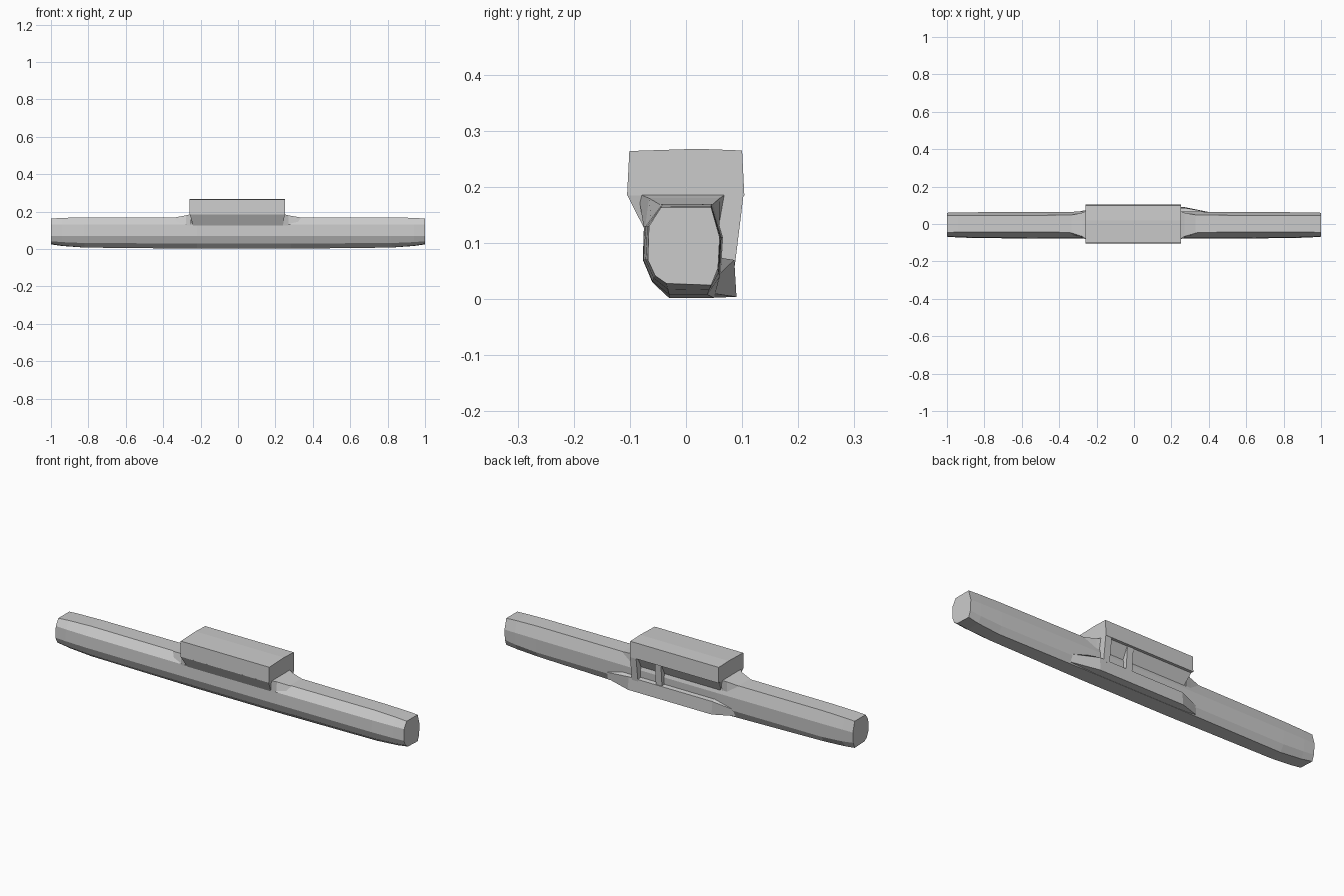
import bpy, bmesh

if "Cube" in bpy.data.objects:
    bpy.data.objects.remove(bpy.data.objects["Cube"])


def loft(name, sections):
    """Skin a list of equal-length 3D rings into a capped, flat-shaded solid."""
    bm = bmesh.new()
    rings = [[bm.verts.new(p) for p in ring] for ring in sections]
    n = len(rings[0])
    for a, b in zip(rings, rings[1:]):
        for i in range(n):
            j = (i + 1) % n
            bm.faces.new((a[i], a[j], b[j], b[i]))
    bm.faces.new(rings[0])
    bm.faces.new(rings[-1])
    bmesh.ops.recalc_face_normals(bm, faces=bm.faces)
    mesh = bpy.data.meshes.new(name)
    bm.to_mesh(mesh)
    bm.free()
    obj = bpy.data.objects.new(name, mesh)
    bpy.context.collection.objects.link(obj)
    return obj


def along_x(profile, x):
    return [(x, y, z) for y, z in profile]


def rect(x0, x1, y0, y1, z):
    return [(x0, y0, z), (x1, y0, z), (x1, y1, z), (x0, y1, z)]


# Long faceted bar: smaller end caps blending into a fuller middle
cap = [(-.035, .028), (.045, .025), (.057, .055), (.06, .11), (.045, .163),
       (-.045, .163), (-.066, .13), (-.068, .07), (-.055, .042)]
full = [(-.03, .008), (.038, .008), (.06, .04), (.063, .11), (.045, .169),
        (-.042, .17), (-.072, .13), (-.076, .07), (-.06, .032)]
middle = [(-.03, .002), (.05, .002), (.062, .04), (.066, .11), (.048, .17),
          (-.045, .17), (-.075, .13), (-.077, .07), (-.06, .03)]
shoulder = [((a + c) / 2, (b + d) / 2) for (a, b), (c, d) in zip(cap, full)]
loft("bar", [along_x(cap, -1), along_x(shoulder, -.94), along_x(full, -.82),
             along_x(middle, -.22), along_x(middle, .28),
             along_x(full, .82), along_x(shoulder, .94), along_x(cap, 1)])

# Upper housing with a slightly crowned lid
house = [(-.105, .185), (.104, .185), (.1, .265), (.02, .268), (-.101, .264)]
loft("housing", [along_x(house, -.258), along_x(house, .25)])

# Tapered saddle under the housing
loft("saddle", [rect(-.24, .24, -.074, .06, .125),
                rect(-.258, .25, -.105, .09, .186)])

# Ramps joining the saddle to the top of the bar
for name, x_in, x_out in (("left_ramp", -.25, -.36), ("right_ramp", .24, .36)):
    x_mid = x_in + (x_out - x_in) * .25
    wide = [(-.074, .12), (.06, .12), (.072, .188), (-.085, .188)]
    mid = [(-.074, .12), (.06, .12), (.06, .18), (-.066, .18)]
    thin = [(-.06, .12), (.05, .12), (.043, .165), (-.04, .165)]
    loft(name, [along_x(wide, x_in), along_x(mid, x_mid), along_x(thin, x_out)])

# Rear ledge along the bottom, tapering back into the bar
ledge = [(.02, .002), (.09, .004), (.086, .07), (.02, .08)]
tip = [(.02, .006), (.05, .01), (.06, .045), (.02, .08)]
loft("rear_ledge", [along_x(tip, -.32), along_x(ledge, -.21),
                    along_x(ledge, .27), along_x(tip, .42)])

# Upright end wall and slim post between ledge and housing
wall = [(.03, .06), (.087, .06), (.103, .19), (.03, .19)]
loft("rear_wall", [along_x(wall, .215), along_x(wall, .25)])
post = [(.03, .06), (.082, .06), (.092, .19), (.03, .19)]
loft("rear_post", [along_x(post, .08), along_x(post, .115)])
